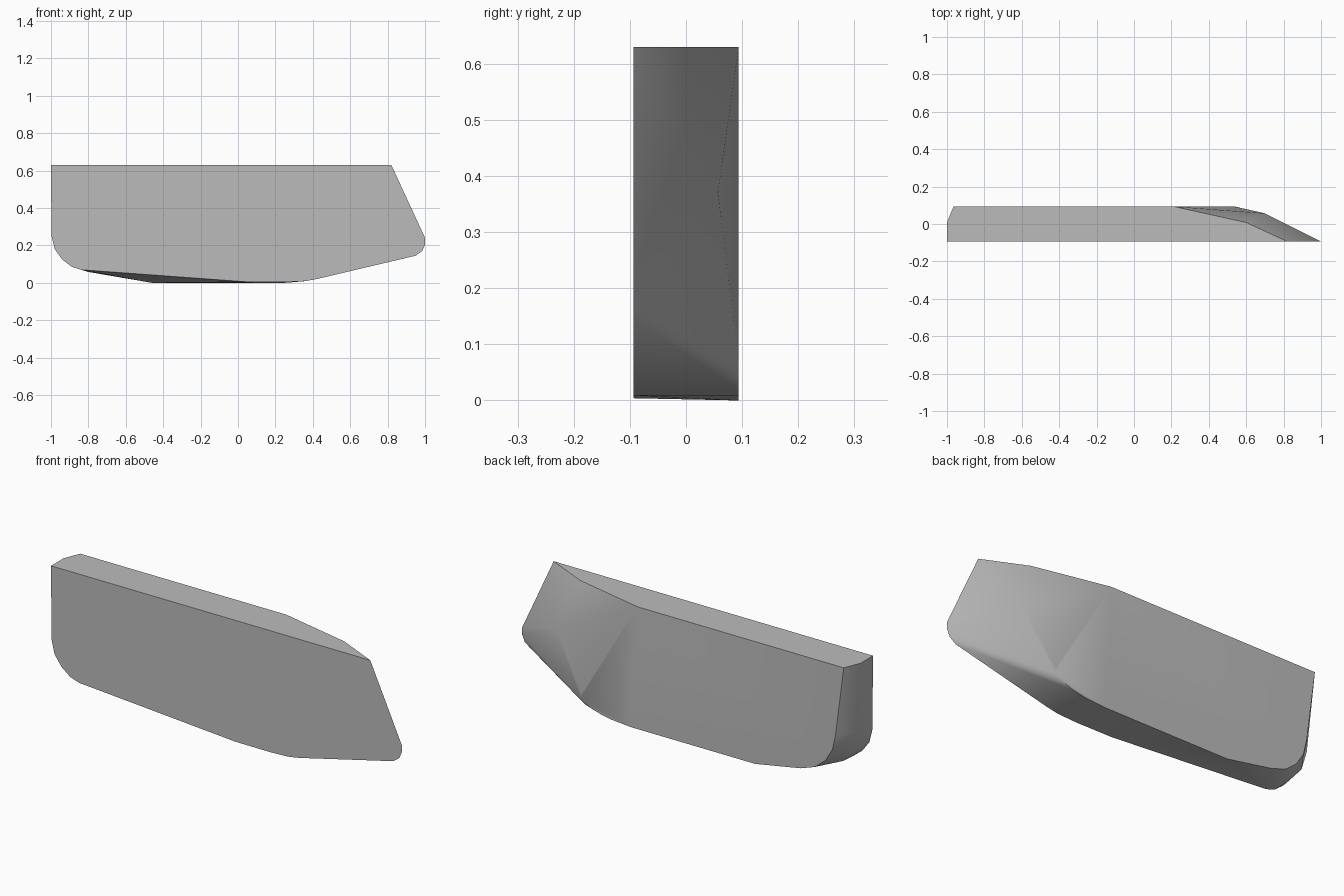
import bpy
import bmesh
import math

cube = bpy.data.objects.get("Cube")
if cube:
    bpy.data.objects.remove(cube, do_unlink=True)

HALF = 0.094   # half thickness
TOP = 0.63     # height of the flat top

# Front outline, counted clockwise from the top left corner
front = [(-1, TOP), (0.82, TOP), (1, 0.24), (1, 0.205), (0.985, 0.17),
         (0.95, 0.145), (0.42, 0.02), (0.36, 0.009), (0.25, 0.004), (0.05, 0.005),
         (-0.84, 0.07), (-0.89, 0.086), (-0.94, 0.125), (-0.98, 0.18), (-0.997, 0.25)]

# Middle section, which swells the stern and the cut-back bow
middle = [(-1, TOP), (-0.99, 0.27), (-0.96, 0.17), (-0.9, 0.1), (-0.8, 0.058), (0.6, TOP)]

# Back outline, shorter at the bow
back = [(-0.965, TOP), (0.21, TOP), (0.53, 0.1), (0.535, 0.07), (0.51, 0.047),
        (0.42, 0.02), (0.36, 0.009), (0.25, 0), (-0.46, 0), (-0.72, 0.047),
        (-0.8, 0.075), (-0.86, 0.125), (-0.9, 0.19), (-0.918, 0.27)]

# Shoulder where the bow facets meet
shoulder = [(0.7, 0.37)]


def add_section(bm, outline, y):
    for x, z in outline:
        bm.verts.new((x, y, z))


# Stretch one tight skin over all the sections
bm = bmesh.new()
for outline, y in ((front, -HALF), (middle, 0.008), (shoulder, 0.057), (back, HALF)):
    add_section(bm, outline, y)
hull = bmesh.ops.convex_hull(bm, input=bm.verts)
loose = [v for v in bm.verts if not v.link_faces]
bmesh.ops.delete(bm, geom=loose, context='VERTS')
bmesh.ops.dissolve_limit(bm, angle_limit=math.radians(0.3),
                         verts=bm.verts, edges=bm.edges)
bmesh.ops.recalc_face_normals(bm, faces=bm.faces)

mesh = bpy.data.meshes.new("hull_block")
bm.to_mesh(mesh)
bm.free()
block = bpy.data.objects.new("hull_block", mesh)
bpy.context.collection.objects.link(block)

# One plain grey for the whole block
grey = bpy.data.materials.new("plain_grey")
grey.use_nodes = True
colour = (0.5, 0.5, 0.5, 1)
grey.diffuse_color = colour
grey.node_tree.nodes["Principled BSDF"].inputs["Base Color"].default_value = colour
mesh.materials.append(grey)

# Smooth the rounded corners, keep the face outlines sharp
bpy.ops.object.select_all(action='DESELECT')
block.select_set(True)
bpy.context.view_layer.objects.active = block
bpy.ops.object.shade_smooth_by_angle(angle=math.radians(40))
